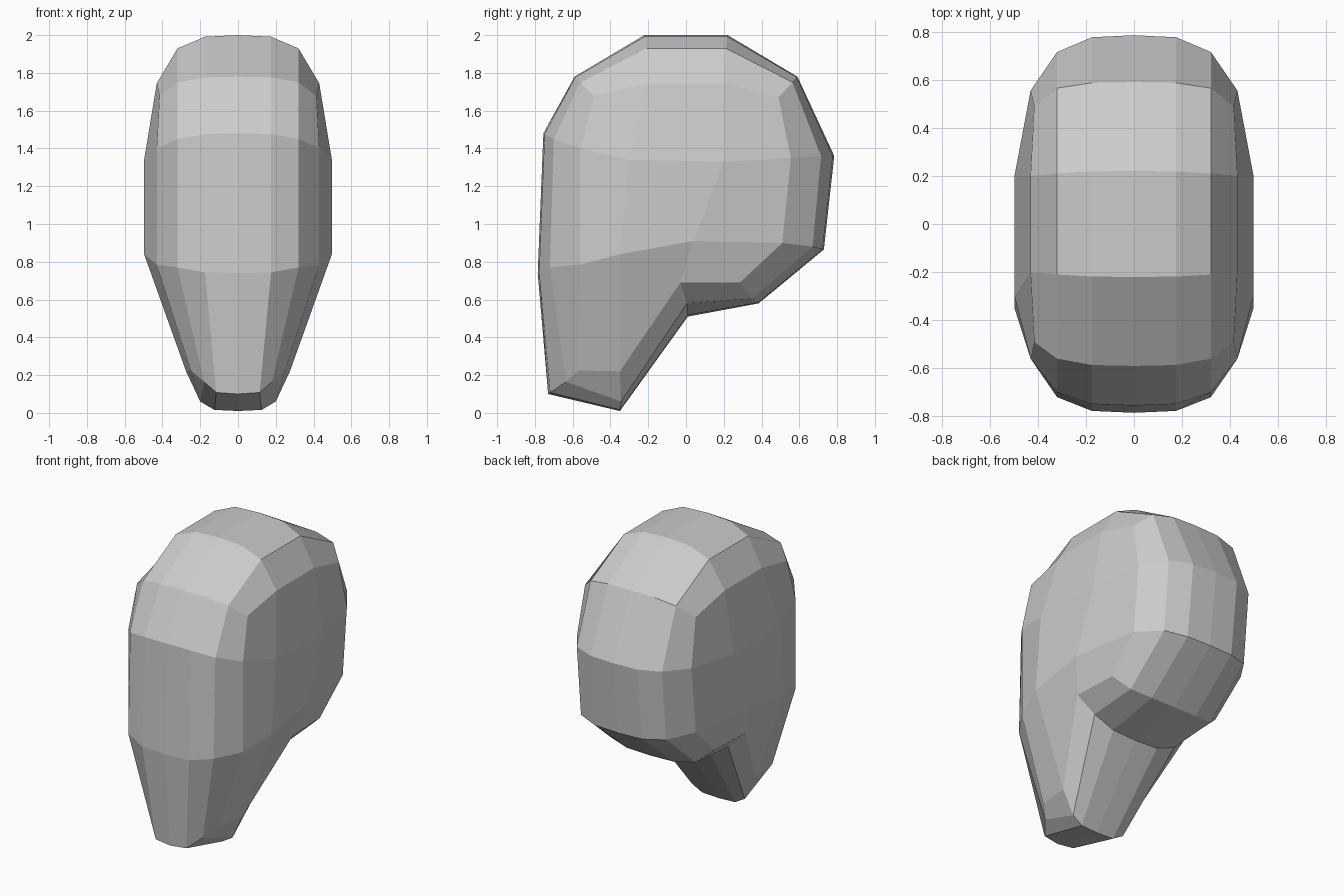
import bpy, bmesh
from mathutils import Vector

if "Cube" in bpy.data.objects:
    bpy.data.objects.remove(bpy.data.objects["Cube"])

# Side outlines (y, z), clockwise from the top front, at increasing distance from the centre
outer = [(-.22, 2.0), (.22, 2.0), (.59, 1.78), (.785, 1.36), (.73, .865), (.385, .58),
         (.01, .51), (-.35, .01), (-.73, .10), (-.785, .74), (-.755, 1.48), (-.59, 1.78)]
middle = [(-.21, 1.93), (.21, 1.93), (.565, 1.75), (.715, 1.36), (.67, .88), (.35, .605),
          (.005, .58), (-.345, .06), (-.635, .165), (-.72, .77), (-.70, 1.45), (-.56, 1.75)]
inner = [(-.2, 1.745), (.2, 1.745), (.49, 1.67), (.555, 1.35), (.51, .90), (.285, .69),
         (-.03, .69), (-.35, .22), (-.57, .225), (-.56, .785), (-.56, 1.40), (-.49, 1.68)]
cheek = [(-.3, 1.34), (.2, 1.33), (.04, .91), (-.35, .84)]

near = [tuple(a + (b - a) * .12 for a, b in zip(p, q)) for p, q in zip(outer, middle)]
widths = [0, .175, .32, .43]
chin = {7: [0, .125, .2, .275], 8: [0, .115, .18, .25]}
corners = {2: .415, 5: .415, 11: .415}

bm = bmesh.new()


def ring(points, level, side):
    out = []
    for i, (y, z) in enumerate(points):
        x = chin[i][level] if i in chin else widths[level]
        if level == 3:
            x = corners.get(i, x)
        out.append(bm.verts.new((side * x, y, z)))
    return out


# Curved shell on both sides of the shared centre outline
centre = ring(outer, 0, 1)
for side in (1, -1):
    rings = [centre] + [ring(p, k + 1, side) for k, p in enumerate((near, middle, inner))]
    for a, b in zip(rings, rings[1:]):
        for i in range(12):
            j = (i + 1) % 12
            bm.faces.new((a[i], a[j], b[j], b[i]))
    # Side of the head: 3 x 3 quads around the cheek
    r = rings[3]
    c = [bm.verts.new((side * .497, y, z)) for y, z in cheek]
    bm.faces.new(c)
    for k in range(4):
        n = 3 * k
        bm.faces.new((r[n], r[n + 1], c[(k + 1) % 4], c[k]))
        bm.faces.new((r[n + 1], r[n + 2], r[(n + 3) % 12], c[(k + 1) % 4]))

bmesh.ops.recalc_face_normals(bm, faces=bm.faces)
mesh = bpy.data.meshes.new("head")
bm.to_mesh(mesh)
bm.free()
head = bpy.data.objects.new("head", mesh)
bpy.context.collection.objects.link(head)
